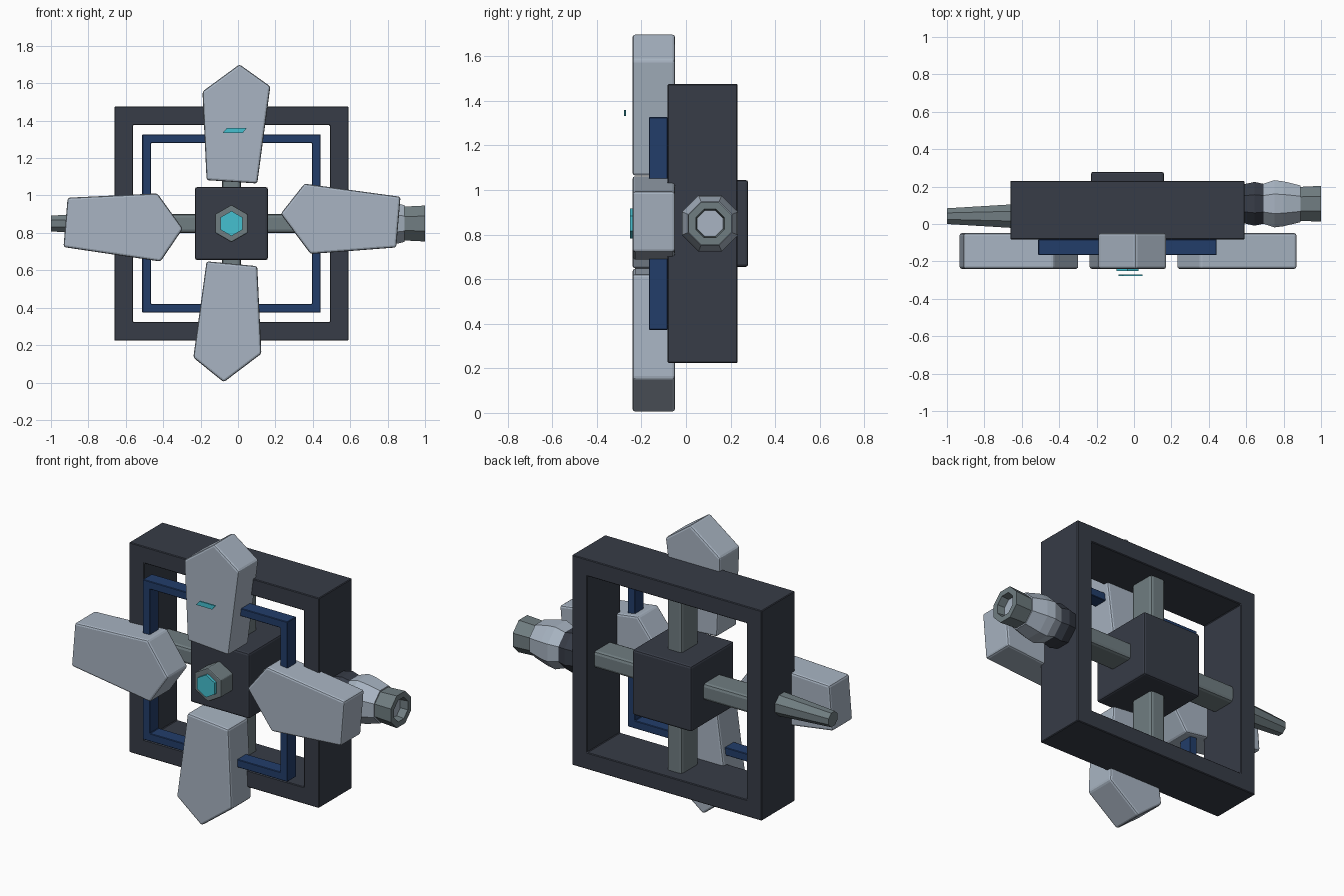
import bpy, bmesh, math

if "Cube" in bpy.data.objects:
    bpy.data.objects.remove(bpy.data.objects["Cube"])

CX, CZ = -0.035, 0.85   # hub axis in the front plane


def material(name, rgb):
    m = bpy.data.materials.new(name)
    lin = [((c / 255 + 0.055) / 1.055) ** 2.4 for c in rgb]
    m.diffuse_color = (*lin, 1)
    m.use_nodes = True
    m.node_tree.nodes["Principled BSDF"].inputs["Base Color"].default_value = m.diffuse_color
    return m


LIGHT = material("light_grey", (168, 180, 194))
STEEL = material("steel_grey", (112, 125, 129))
DARK = material("charcoal", (55, 60, 71))
NAVY = material("navy", (34, 61, 106))
TEAL = material("teal", (69, 192, 208))


def finish(name, bm, mat, bevel=0, segments=2):
    bmesh.ops.recalc_face_normals(bm, faces=bm.faces)
    me = bpy.data.meshes.new(name)
    bm.to_mesh(me)
    bm.free()
    me.materials.append(mat)
    ob = bpy.data.objects.new(name, me)
    bpy.context.collection.objects.link(ob)
    if bevel:
        mod = ob.modifiers.new("bevel", 'BEVEL')
        mod.width, mod.segments = bevel, segments
    return ob


def prism(name, outline, y0, y1, mat, bevel=0):
    """Extrude an (x, z) outline from y0 to y1."""
    bm = bmesh.new()
    a = [bm.verts.new((x, y0, z)) for x, z in outline]
    b = [bm.verts.new((x, y1, z)) for x, z in outline]
    n = len(a)
    bm.faces.new(a)
    bm.faces.new(b[::-1])
    for i in range(n):
        j = (i + 1) % n
        bm.faces.new((a[i], b[i], b[j], a[j]))
    return finish(name, bm, mat, bevel)


def rect(hx, hz, cx=CX, cz=CZ):
    return [(cx - hx, cz - hz), (cx + hx, cz - hz), (cx + hx, cz + hz), (cx - hx, cz + hz)]


def hexagon(r):
    return [(CX + r * math.sin(i * math.pi / 3), CZ + r * math.cos(i * math.pi / 3))
            for i in range(6)]


def square_ring(name, outer, inner, y0, y1, mat, bevel=0):
    bm = bmesh.new()
    loops = [[bm.verts.new((x, y, z)) for x, z in rect(h, h)]
             for h, y in ((outer, y0), (outer, y1), (inner, y1), (inner, y0))]
    for k in range(4):
        p, q = loops[k], loops[(k + 1) % 4]
        for i in range(4):
            j = (i + 1) % 4
            bm.faces.new((p[i], p[j], q[j], q[i]))
    return finish(name, bm, mat, bevel, 1)


def turned(name, profile, cy, mat, sides=8):
    """Faceted solid along x; profile is (x, half width) pairs, capped at both ends."""
    bm = bmesh.new()
    loops = []
    for x, h in profile:
        r = h / math.cos(math.pi / sides)
        loops.append([bm.verts.new((x, cy + r * math.cos((i + .5) * 2 * math.pi / sides),
                                    CZ + r * math.sin((i + .5) * 2 * math.pi / sides)))
                      for i in range(sides)])
    for p, q in zip(loops, loops[1:]):
        for i in range(sides):
            j = (i + 1) % sides
            bm.faces.new((p[i], p[j], q[j], q[i]))
    bm.faces.new(loops[0])
    bm.faces.new(loops[-1])
    return finish(name, bm, mat)


# Frames
square_ring("outer_frame", 0.626, 0.526, -0.082, 0.231, DARK, 0.004)
square_ring("inner_ring", 0.477, 0.43, -0.167, -0.082, NAVY, 0.003)

# Hub and hexagonal light
prism("hub", rect(0.195, 0.195), -0.125, 0.279, DARK, 0.012)
prism("hub_bezel", hexagon(0.1), -0.235, -0.12, STEEL, 0.006)
prism("hub_light", hexagon(0.067), -0.252, -0.23, TEAL)

# Struts from hub to frame
for side, s in (("low", -1), ("high", 1)):
    prism("vertical_strut_" + side, rect(0.05, 0.19, CX, CZ + s * 0.36), 0.0, 0.162, STEEL, 0.018)
    prism("horizontal_strut_" + side, rect(0.19, 0.05, CX + s * 0.36, CZ), 0.0, 0.162, STEEL, 0.018)

# Blades in front of the frame
blades = {
    "top": [(-.19, 1.556), (.008, 1.701), (.173, 1.583), (.103, 1.064), (-.168, 1.082)],
    "right": [(.228, .902), (.355, 1.063), (.869, .993), (.846, .722), (.388, .687)],
    "left": [(-.911, .988), (-.431, 1.011), (-.295, .822), (-.414, .647), (-.933, .724)],
    "bottom": [(-.168, .648), (.103, .622), (.125, .154), (-.076, .002), (-.239, .133)],
}
for side, outline in blades.items():
    prism("blade_" + side, outline, -0.24, -0.049, LIGHT, 0.012)

# Thin floating marker
prism("marker", [(-.083, 1.333), (.024, 1.333), (.046, 1.36), (-.06, 1.36)], -0.279, -0.27, TEAL)

# Tapered spike on the left
turned("spike", [(-1.0, 0.042), (-0.6, 0.066)], 0.042, STEEL)

# Nozzle on the right
NY = 0.108
turned("nozzle_collar", [(0.55, 0.1), (0.59, 0.105), (0.645, 0.117), (0.695, 0.106)], NY, DARK)
turned("nozzle_body", [(0.69, 0.106), (0.75, 0.126), (0.80, 0.12), (0.89, 0.098)], NY, LIGHT)
turned("nozzle_tip", [(0.87, 0.09), (0.9, 0.091), (1.0, 0.096), (1.0, 0.064), (0.95, 0.058)], NY, STEEL)
turned("nozzle_core", [(0.945, 0.057), (0.955, 0.057)], NY, LIGHT)
